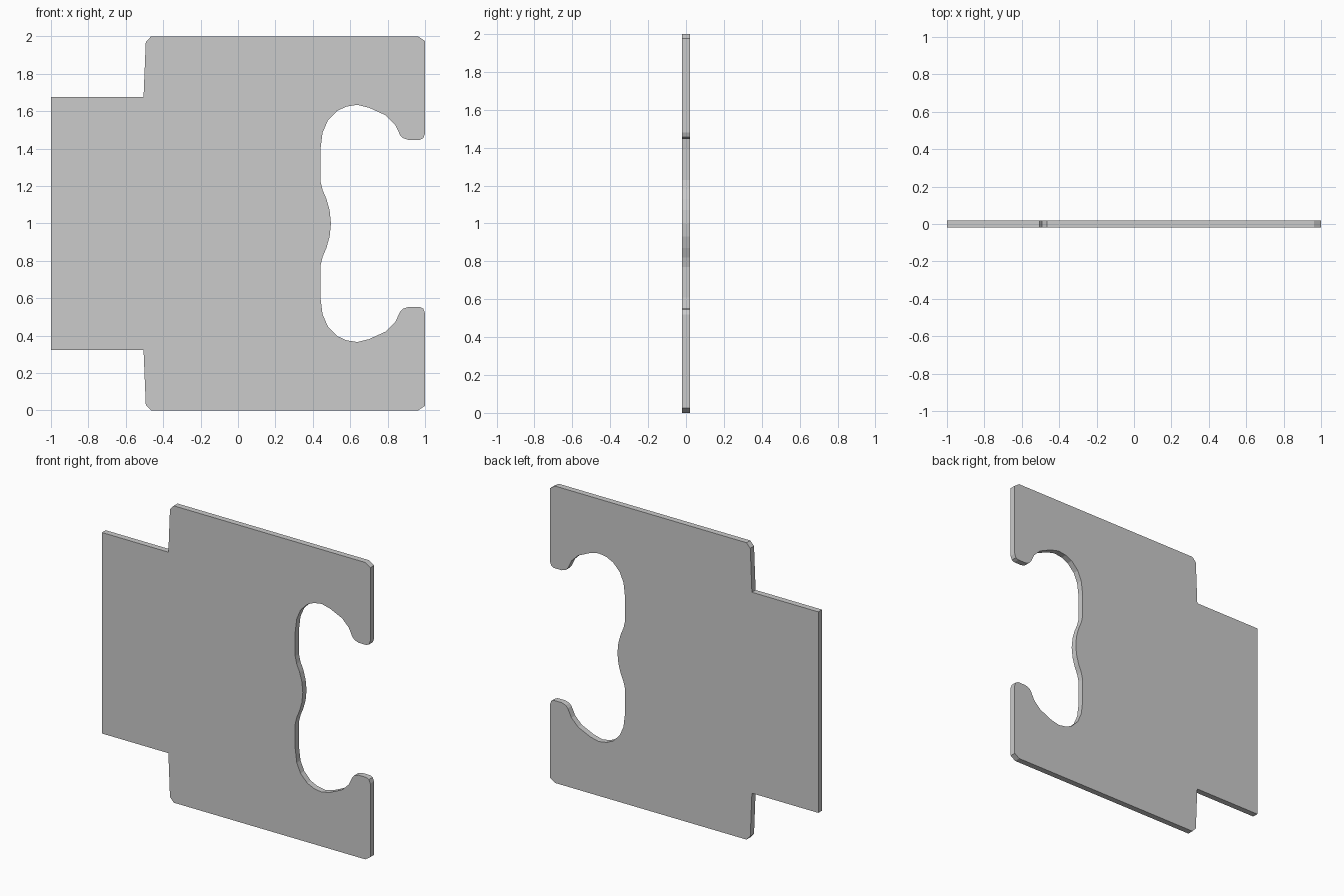
import bpy
import bmesh

if "Cube" in bpy.data.objects:
    bpy.data.objects.remove(bpy.data.objects["Cube"])

HALF_THICKNESS = 0.02
MID_Z = 1.0

# Upper half of the outline (x, z), from the notch middle round to the tab end
upper = [
    # wavy inner edge of the notch
    (0.497, 1.0), (0.49, 1.07), (0.473, 1.13), (0.452, 1.18), (0.44, 1.23),
    # rounded upper lobe
    (0.44, 1.39), (0.452, 1.485), (0.48, 1.55), (0.53, 1.602), (0.58, 1.625),
    (0.637, 1.634), (0.70, 1.619), (0.79, 1.578), (0.84, 1.528),
    # hooked lip
    (0.867, 1.472), (0.882, 1.456), (0.912, 1.446), (0.97, 1.446),
    (0.99, 1.455), (1.0, 1.48),
    # chamfered body corners
    (1.0, 1.975), (0.963, 2.0), (-0.465, 2.0), (-0.493, 1.97),
    # narrower tab
    (-0.505, 1.677), (-1.0, 1.677),
]

# Mirror the half outline about the middle height
lower = [(x, 2 * MID_Z - z) for x, z in reversed(upper[1:])]
outline = upper + lower

# Flat plate: fill the outline and extrude through the thickness
bm = bmesh.new()
front = bm.faces.new([bm.verts.new((x, -HALF_THICKNESS, z)) for x, z in outline])
extruded = bmesh.ops.extrude_face_region(bm, geom=[front], use_keep_orig=True)
back_verts = [g for g in extruded["geom"] if isinstance(g, bmesh.types.BMVert)]
bmesh.ops.translate(bm, verts=back_verts, vec=(0, 2 * HALF_THICKNESS, 0))
bmesh.ops.recalc_face_normals(bm, faces=bm.faces)

mesh = bpy.data.meshes.new("notched_plate")
bm.to_mesh(mesh)
bm.free()
plate = bpy.data.objects.new("notched_plate", mesh)
bpy.context.collection.objects.link(plate)
